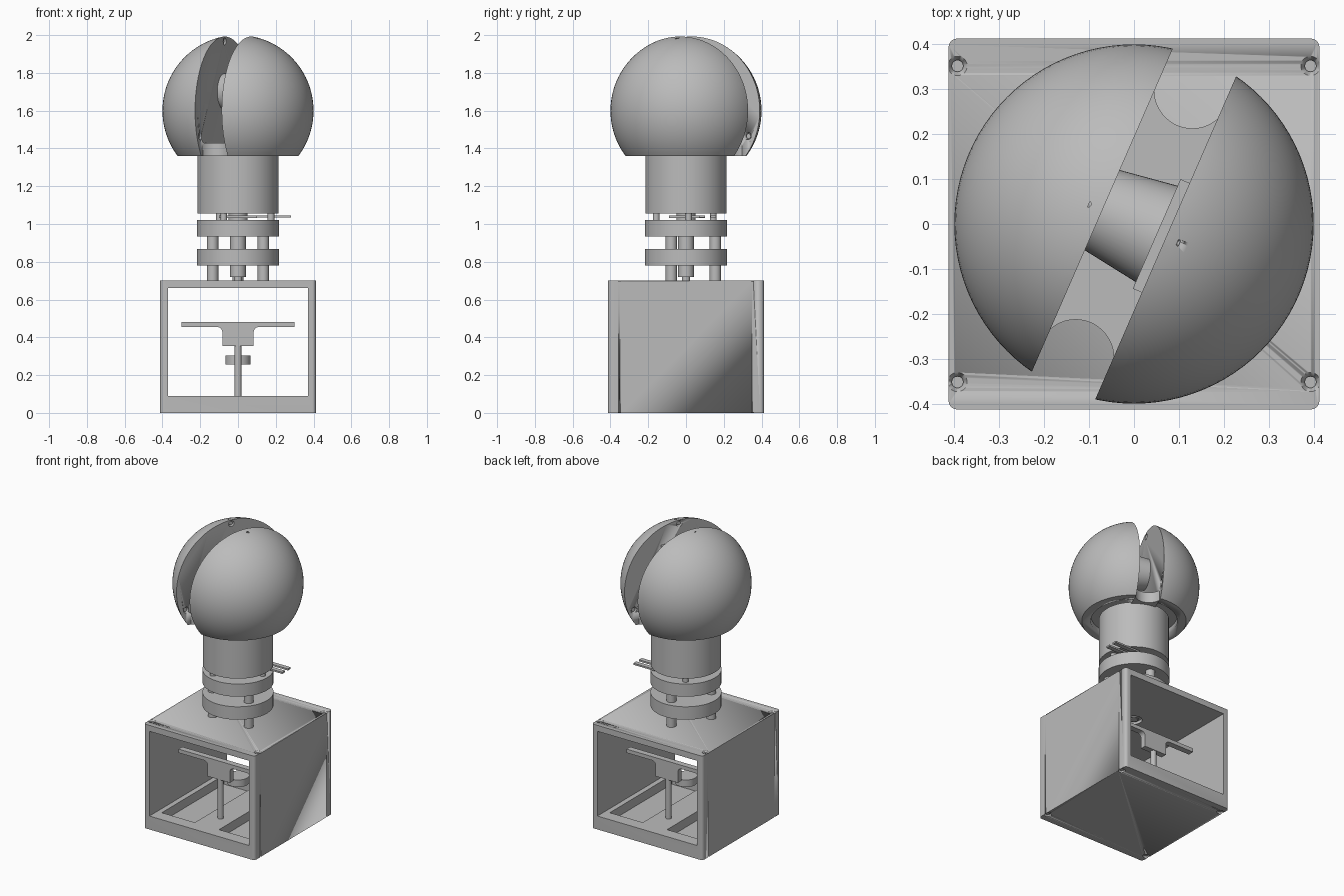
import bpy, bmesh, math
from mathutils import Vector, Matrix

cube = bpy.data.objects.get("Cube")
if cube:
    bpy.data.objects.remove(cube)

grey = bpy.data.materials.new("light grey")
grey.use_nodes = True
COL = (0.5, 0.5, 0.5, 1)
grey.diffuse_color = COL
grey.node_tree.nodes["Principled BSDF"].inputs["Base Color"].default_value = COL

# Slot frame of the ball: T runs along the slot, N crosses it
T = Vector((0.4, 0.917, 0)).normalized()
N = Vector((T.y, -T.x, 0))
UP = Vector((0, 0, 1))
BALL_Z, BALL_R, BASE_Z, GAP = 1.6, 0.4, 1.36, 0.077


def finish(name, bm, smooth=True):
    bmesh.ops.recalc_face_normals(bm, faces=bm.faces)
    me = bpy.data.meshes.new(name)
    bm.to_mesh(me)
    bm.free()
    ob = bpy.data.objects.new(name, me)
    bpy.context.collection.objects.link(ob)
    me.materials.append(grey)
    if smooth:
        bpy.ops.object.select_all(action='DESELECT')
        ob.select_set(True)
        bpy.context.view_layer.objects.active = ob
        bpy.ops.object.shade_smooth_by_angle(angle=math.radians(30))
    return ob


def box(name, lo, hi, rot=None):
    bm = bmesh.new()
    lo, hi = Vector(lo), Vector(hi)
    bmesh.ops.create_cube(bm, size=1, matrix=Matrix.Translation((lo + hi) / 2) @ Matrix.Diagonal((*(hi - lo), 1)))
    if rot:
        bm.transform(rot)
    return finish(name, bm, False)


def cyl(name, a, b, r1, r2=None, seg=48):
    """Cylinder or cone between two points."""
    a, b = Vector(a), Vector(b)
    d = b - a
    m = Matrix.Translation((a + b) / 2) @ d.to_track_quat('Z', 'Y').to_matrix().to_4x4()
    bm = bmesh.new()
    bmesh.ops.create_cone(bm, cap_ends=True, segments=seg, radius1=r1,
                          radius2=r1 if r2 is None else r2, depth=d.length, matrix=m)
    return finish(name, bm)


def upright(name, z0, z1, r, x=0, y=0, r2=None):
    return cyl(name, (x, y, z0), (x, y, z1), r, r2)


def cut(ob, *cutters):
    for c in cutters:
        c.hide_render = True
        c.hide_viewport = True
        c.hide_set(True)
        mod = ob.modifiers.new("cut", 'BOOLEAN')
        mod.operation, mod.solver, mod.object = 'DIFFERENCE', 'EXACT', c


def slot_point(t, n, z):
    return T * t + N * n + UP * z


# --- Housing: open front and back, rounded upright edges ---
bm = bmesh.new()
bmesh.ops.create_cube(bm, size=1, matrix=Matrix.Translation((0, 0, 0.35)) @ Matrix.Diagonal((0.826, 0.826, 0.7, 1)))
edges = [e for e in bm.edges if abs(e.verts[0].co.z - e.verts[1].co.z) > 0.5]
bmesh.ops.bevel(bm, geom=edges, offset=0.02, segments=5, affect='EDGES', profile=0.5)
housing = finish("housing", bm)
cut(housing, box("window_cutter", (-0.37, -0.6, 0.09), (0.37, 0.6, 0.66)),
    upright("shaft_hole_cutter", 0.64, 0.68, 0.05))
for s in (-1, 1):
    cut(housing, box("floor_pocket_cutter", (min(s * 0.09, s * 0.336), -0.33, 0.03),
                     (max(s * 0.09, s * 0.336), 0.33, 0.12)))
    for t in (-1, 1):
        x, y = s * 0.393, t * 0.352
        cut(housing, upright("top_countersink_cutter", 0.68, 0.701, 0.012, x, y, 0.022),
            upright("bottom_countersink_cutter", -0.001, 0.02, 0.022, x, y, 0.012))
        upright("top_screw", 0.675, 0.692, 0.013, x, y)
        upright("bottom_screw", 0.008, 0.025, 0.013, x, y)

# --- Inside the housing: tee brackets on rods, centre disc, shaft end ---
half = [(0.30, 0.48), (0.30, 0.455), (0.11, 0.455)]
half += [(0.11 - 0.027 * math.sin(a), 0.428 + 0.027 * math.cos(a)) for a in (0.4, 0.8, 1.2, 1.57)]
half += [(0.083, 0.355)]
for s, side in ((-1, "front"), (1, "back")):
    bm = bmesh.new()
    outline = half + [(-x, z) for x, z in reversed(half)]
    face = bm.faces.new([bm.verts.new((x, s * 0.205, z)) for x, z in outline])
    ext = bmesh.ops.extrude_face_region(bm, geom=[face])
    bmesh.ops.translate(bm, verts=[v for v in ext["geom"] if isinstance(v, bmesh.types.BMVert)],
                        vec=(0, -s * 0.04, 0))
    finish(side + "_tee_bracket", bm)
    upright(side + "_rod", 0.09, 0.36, 0.018, 0, s * 0.185)
upright("centre_disc", 0.257, 0.305, 0.067)
upright("ceiling_bearing", 0.665, 0.69, 0.032)

# --- Stacked discs on three standoffs with a central coupling ---
for i in range(3):
    a = math.radians(90 + 120 * i)
    x, y = 0.155 * math.cos(a), 0.155 * math.sin(a)
    upright("lower_standoff", 0.70, 0.785, 0.03, x, y)
    upright("upper_standoff", 0.86, 0.94, 0.03, x, y)
    b = a + 0.6
    upright("spacer", 1.015, 1.06, 0.018, 0.175 * math.cos(b), 0.175 * math.sin(b))
upright("shaft", 0.66, 0.74, 0.022)
upright("coupling", 0.72, 0.95, 0.042)
upright("lower_disc", 0.78, 0.867, 0.217)
upright("upper_disc", 0.935, 1.02, 0.217)

# --- Turning drum with hub and two terminal prongs ---
upright("drum", 1.055, 1.37, 0.215)
upright("drum_hub", 1.02, 1.056, 0.05)
box("sensor_plate", (-0.1, -0.09, 1.033), (0.1, 0.1, 1.046))
for y in (0.085, 0.145):
    box("prong", (0.09, y - 0.015, 1.035), (0.28, y + 0.015, 1.046))

# --- Ball halves ---
for s, side in ((-1, "right"), (1, "left")):
    bm = bmesh.new()
    bmesh.ops.create_uvsphere(bm, u_segments=96, v_segments=48, radius=BALL_R,
                              matrix=Matrix.Translation((0, 0, BALL_Z)))
    for co, no in ((UP * BASE_Z, -UP), (N * s * GAP, -N * s)):
        res = bmesh.ops.bisect_plane(bm, geom=bm.verts[:] + bm.edges[:] + bm.faces[:], dist=1e-6,
                                     plane_co=co, plane_no=no, clear_outer=True)
        rim = [e for e in res["geom_cut"] if isinstance(e, bmesh.types.BMEdge)]
        bmesh.ops.contextual_create(bm, geom=rim)
    ball = finish(side + "_ball_half", bm)
    cut(ball, upright("ball_underside_cutter", 1.3, 1.40, 0.265))
    # Recessed screws around the inner face
    for t, z in ((-0.324, 1.465), (0.324, 1.465), (0, 1.967)):
        cut(ball, cyl("screw_hole_cutter", slot_point(t, s * 0.07, z), slot_point(t, s * 0.11, z), 0.019, seg=24))
        cyl("ball_screw", slot_point(t, s * 0.085, z), slot_point(t, s * 0.115, z), 0.013, seg=24)

# --- Slot floor with rounded notches at both ends ---
turn = Matrix((T, -N, UP)).transposed().to_4x4()
floor = box("slot_floor", (-0.29, -GAP, BASE_Z), (0.29, GAP, 1.43), turn)
for s in (-1, 1):
    cut(floor, upright("notch_cutter", 1.3, 1.5, 0.085, T.x * s * 0.325, T.y * s * 0.325))

# --- Flared barrel and its square mount across the slot ---
cyl("barrel", slot_point(0, -GAP - 0.01, 1.7), slot_point(0, 0.056, 1.7), 0.096, 0.117)
box("barrel_mount", (-0.133, -0.085, 1.585), (0.133, -0.055, 1.855), turn)
